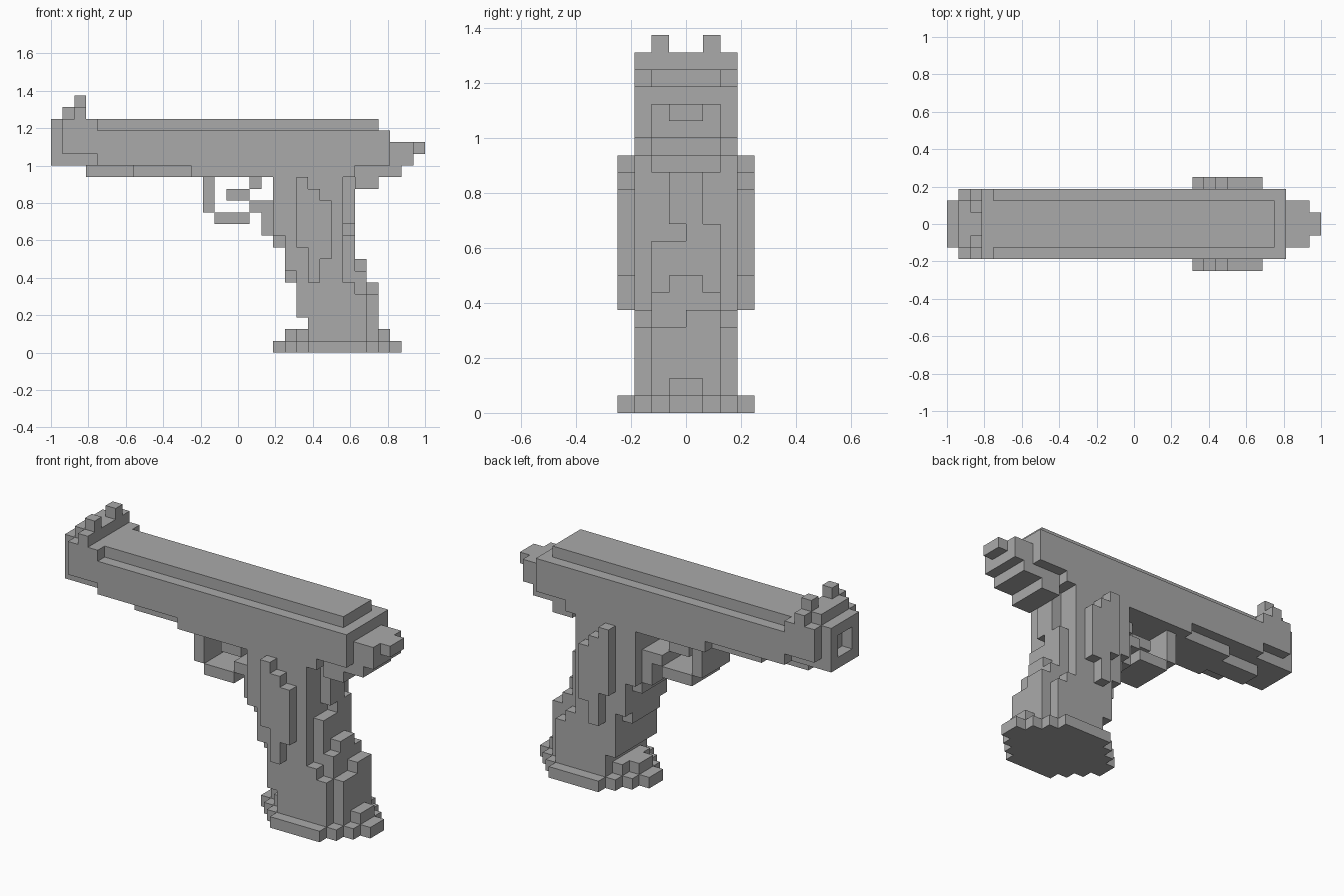
import bpy
import bmesh
from itertools import product
from mathutils import Vector

cube = bpy.data.objects.get("Cube")
if cube:
    bpy.data.objects.remove(cube)

UNIT = 1 / 16                 # edge length of one block
ORIGIN = Vector((-16, 0, 0))  # blocks are counted from the muzzle tip
THIN, MID, FULL, WIDE = 1, 2, 3, 4  # half widths in blocks

metal = bpy.data.materials.new("plain_grey")
metal.use_nodes = True
metal.diffuse_color = (0.4, 0.4, 0.4, 1)
shader = metal.node_tree.nodes["Principled BSDF"]
shader.inputs["Base Color"].default_value = metal.diffuse_color
shader.inputs["Roughness"].default_value = 0.8


class Part:
    """A solid made of blocks, skinned into one clean mesh."""

    def __init__(self, name):
        self.name = name
        self.cells = set()

    def box(self, x, half, z):
        return self.slab(x, (-half, half), z)

    def slab(self, x, y, z):
        self.cells.update(product(range(*x), range(*y), range(*z)))
        return self

    def cut(self, x, half, z):
        self.cells.difference_update(product(range(*x), range(-half, half), range(*z)))
        return self

    def pair(self, x, y, z):
        self.slab(x, y, z)
        return self.slab(x, (-y[1], -y[0]), z)

    def build(self):
        bm = bmesh.new()
        for cell in self.cells:
            for axis, side in product(range(3), (0, 1)):
                near = list(cell)
                near[axis] += 2 * side - 1
                if tuple(near) in self.cells:
                    continue
                ring = []
                for u, v in ((0, 0), (1, 0), (1, 1), (0, 1)):
                    corner = Vector(cell)
                    corner[axis] += side
                    corner[(axis + 1) % 3] += u
                    corner[(axis + 2) % 3] += v
                    ring.append(bm.verts.new((corner + ORIGIN) * UNIT))
                bm.faces.new(ring if side else ring[::-1])
        bmesh.ops.remove_doubles(bm, verts=bm.verts, dist=UNIT / 100)
        bmesh.ops.dissolve_limit(bm, angle_limit=0.01, verts=bm.verts, edges=bm.edges)
        mesh = bpy.data.meshes.new(self.name)
        bm.to_mesh(mesh)
        bm.free()
        mesh.materials.append(metal)
        obj = bpy.data.objects.new(self.name, mesh)
        bpy.context.collection.objects.link(obj)


# Long upper body with a narrower top rib
slide = Part("slide")
slide.box(x=(4, 29), half=FULL, z=(16, 19))
slide.box(x=(4, 28), half=MID, z=(19, 20))
slide.build()

# Muzzle with bevelled lower corners and a square bore
muzzle = Part("muzzle")
muzzle.box(x=(0, 4), half=MID, z=(16, 20))
muzzle.box(x=(1, 4), half=FULL, z=(17, 20))
muzzle.cut(x=(0, 1), half=THIN, z=(17, 19))
muzzle.build()

# Sight: stepped base with two posts
sight = Part("sight")
sight.box(x=(1, 2), half=MID, z=(20, 21))
sight.box(x=(2, 3), half=FULL, z=(20, 21))
sight.pair(x=(2, 3), y=(THIN, MID), z=(21, 22))
sight.build()

# Hammer at the rear
hammer = Part("hammer")
hammer.box(x=(29, 31), half=MID, z=(16, 18))
hammer.box(x=(31, 32), half=THIN, z=(17, 18))
hammer.build()

# Lower frame, tapering toward the muzzle, with the rear tang
frame = Part("frame")
frame.box(x=(3, 7), half=THIN, z=(15, 16))
frame.box(x=(7, 12), half=MID, z=(15, 16))
frame.box(x=(12, 26), half=FULL, z=(15, 16))
frame.box(x=(26, 30), half=MID, z=(15, 16))
frame.box(x=(26, 28), half=MID, z=(14, 15))
frame.build()

# Guard loop and trigger
guard = Part("trigger_guard")
guard.box(x=(13, 14), half=MID, z=(12, 15))
guard.box(x=(14, 17), half=MID, z=(11, 12))
guard.box(x=(17, 19), half=MID, z=(12, 13))
guard.build()

trigger = Part("trigger")
trigger.box(x=(15, 17), half=THIN, z=(13, 14))
trigger.box(x=(17, 18), half=THIN, z=(14, 15))
trigger.build()

# Raked grip with a narrower stepped front edge
grip = Part("grip")
grip.box(x=(19, 25), half=FULL, z=(10, 15))
grip.box(x=(20, 25), half=FULL, z=(7, 10))
grip.box(x=(21, 25), half=FULL, z=(6, 7))
grip.box(x=(21, 26), half=FULL, z=(3, 6))
grip.box(x=(22, 27), half=FULL, z=(1, 5))
grip.box(x=(18, 19), half=MID, z=(10, 12))
grip.box(x=(19, 20), half=MID, z=(9, 10))
grip.box(x=(20, 21), half=MID, z=(6, 7))
grip.build()

# Back strap, stepping out toward the heel
strap = Part("back_strap")
strap.box(x=(25, 26), half=THIN, z=(11, 15))
strap.slab(x=(25, 26), y=(0, MID), z=(10, 11))
strap.box(x=(25, 26), half=MID, z=(6, 10))
strap.box(x=(26, 27), half=THIN, z=(7, 8))
strap.box(x=(26, 27), half=MID, z=(5, 7))
strap.box(x=(27, 28), half=MID, z=(1, 5))
strap.slab(x=(27, 28), y=(0, MID), z=(5, 6))
strap.build()

# Raised side panels, mirrored left and right
panels = Part("grip_panels")
panels.pair(x=(21, 22), y=(FULL, WIDE), z=(9, 15))
panels.pair(x=(22, 23), y=(FULL, WIDE), z=(6, 14))
panels.pair(x=(23, 24), y=(FULL, WIDE), z=(8, 13))
panels.build()

# Rounded base plate in two layers
base = Part("base_plate")
for half in (THIN, MID, FULL, WIDE):
    inset = half - THIN
    base.box(x=(19 + inset, 30 - inset), half=half, z=(0, 1))
    if half < WIDE:
        base.box(x=(20 + inset, 29 - inset), half=half, z=(1, 2))
base.build()
